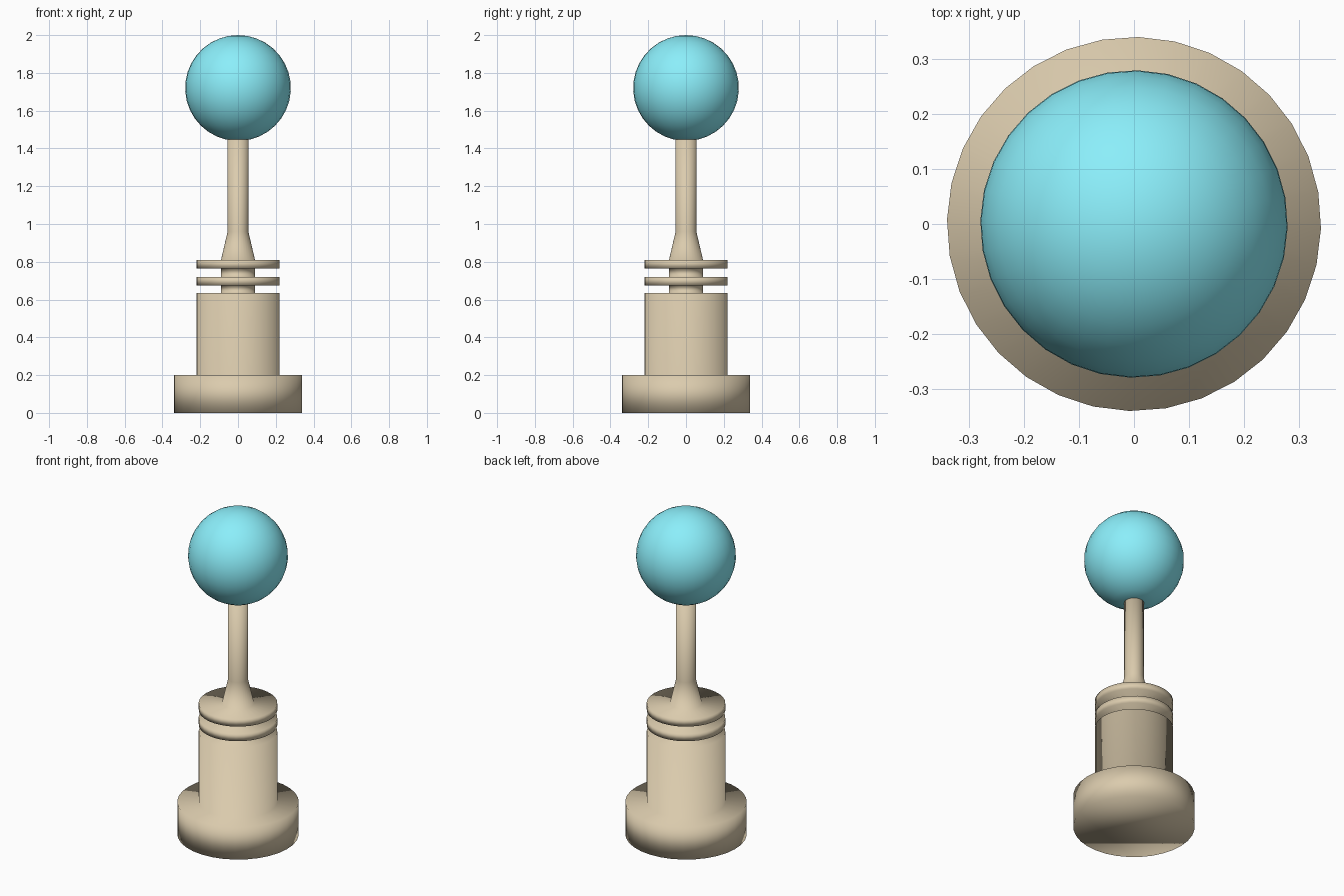
import bpy, bmesh, math

if "Cube" in bpy.data.objects:
    bpy.data.objects.remove(bpy.data.objects["Cube"])

SIDES = 32
START = math.radians(-1.4)


def material(name, color):
    m = bpy.data.materials.new(name)
    m.diffuse_color = color
    m.use_nodes = True
    m.node_tree.nodes["Principled BSDF"].inputs["Base Color"].default_value = m.diffuse_color
    return m


def lathe(name, profile, mat):
    """Revolve (radius, z) points around z; radius 0 becomes a pole, open ends are capped."""
    bm = bmesh.new()
    rings = []
    for r, z in profile:
        if r == 0:
            rings.append([bm.verts.new((0, 0, z))] * SIDES)
        else:
            angles = [START + 2 * math.pi * i / SIDES for i in range(SIDES)]
            rings.append([bm.verts.new((r * math.cos(a), r * math.sin(a), z)) for a in angles])
    for low, high in zip(rings, rings[1:]):
        for i in range(SIDES):
            j = (i + 1) % SIDES
            corners = dict.fromkeys((low[i], low[j], high[j], high[i]))
            bm.faces.new(list(corners))
    for ring, (r, z) in ((rings[0], profile[0]), (rings[-1], profile[-1])):
        if r > 0:
            bm.faces.new(ring)
    bmesh.ops.recalc_face_normals(bm, faces=bm.faces)
    for f in bm.faces:
        f.smooth = True
    mesh = bpy.data.meshes.new(name)
    bm.to_mesh(mesh)
    bm.free()
    mesh.materials.append(mat)
    obj = bpy.data.objects.new(name, mesh)
    bpy.context.collection.objects.link(obj)
    return obj


tan = material("tan", (0.71, 0.60, 0.42, 1))
cyan = material("cyan", (0.26, 0.86, 0.96, 1))

# Turned post: foot, barrel, two collars, taper and thin rod
post = [(0.34, 0), (0.34, 0.2), (0.22, 0.2), (0.22, 0.635)]
for z in (0.675, 0.765):
    post += [(0.09, post[-1][1]), (0.09, z), (0.22, z), (0.22, z + 0.045)]
post += [(0.09, 0.81), (0.055, 0.96), (0.055, 1.447)]
lathe("post", post, tan)

# Ball knob with a small flat where it meets the rod
R, ZC, STEPS = 0.28, 1.72, 16
first = math.asin(0.065 / R)
ball = []
for k in range(STEPS):
    t = first + (math.pi - first) * k / STEPS
    ball.append((R * math.sin(t), ZC - R * math.cos(t)))
ball.append((0, ZC + R))
lathe("ball_knob", ball, cyan)
